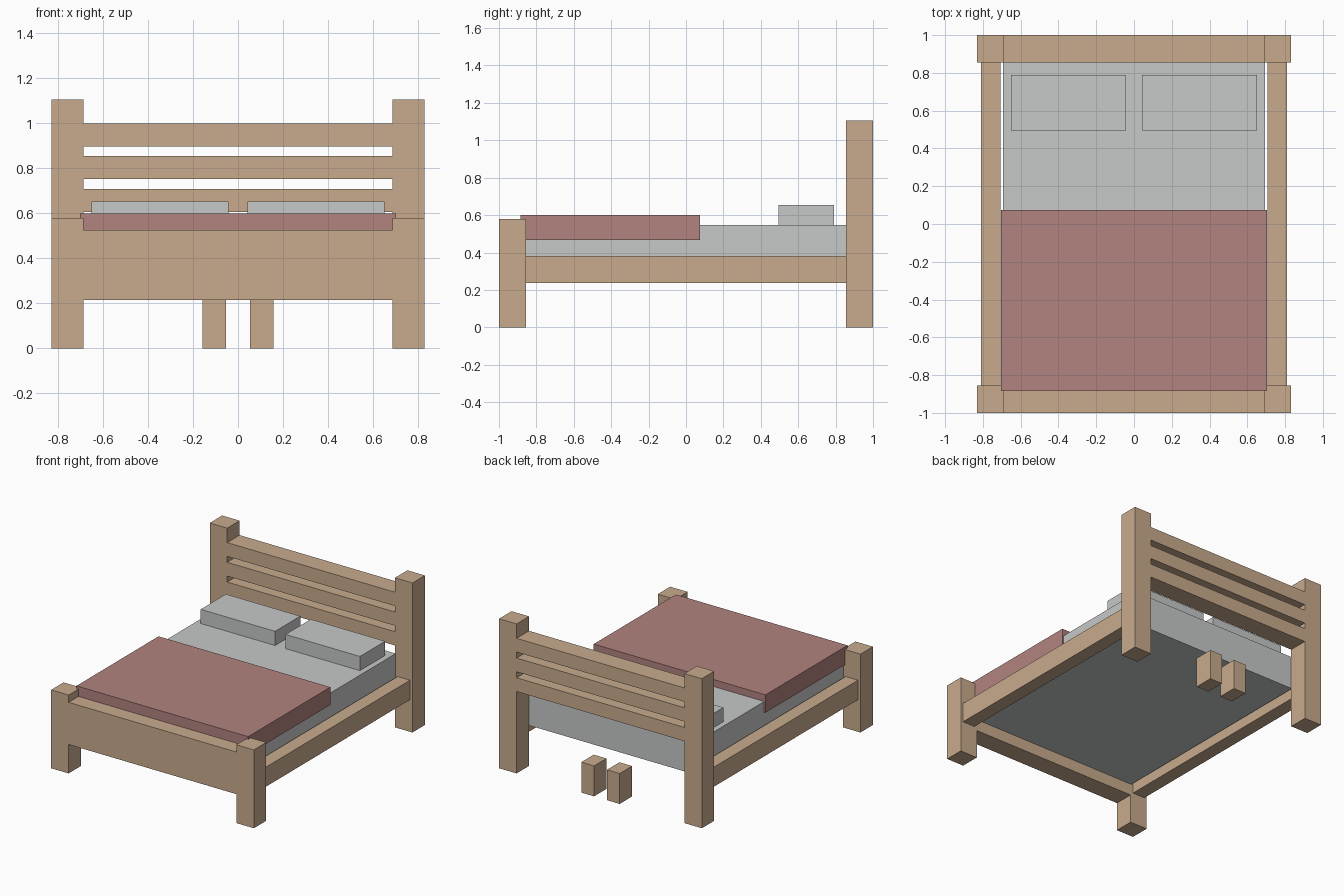
import bpy

if "Cube" in bpy.data.objects:
    bpy.data.objects.remove(bpy.data.objects["Cube"])


def material(name, rgb):
    m = bpy.data.materials.new(name)
    m.diffuse_color = (*rgb, 1.0)
    m.use_nodes = True
    m.node_tree.nodes["Principled BSDF"].inputs["Base Color"].default_value = m.diffuse_color
    return m


wood = material("light wood", (0.584, 0.407, 0.270))
linen = material("pale grey linen", (0.571, 0.584, 0.578))
red = material("dusty red blanket", (0.445, 0.227, 0.212))


def box(name, x, y, z, mat):
    """Axis-aligned box from (min, max) ranges."""
    bpy.ops.mesh.primitive_cube_add(size=1)
    ob = bpy.context.object
    ob.name = name
    for v in ob.data.vertices:
        v.co = [r[0] if c < 0 else r[1] for c, r in zip(v.co, (x, y, z))]
    ob.data.materials.append(mat)
    return ob


def pair(name, x, y, z, mat):
    """Box on the right plus its mirror image on the left."""
    box(name + "_right", x, y, z, mat)
    box(name + "_left", (-x[1], -x[0]), y, z, mat)


BACK, FRONT = (0.855, 1.0), (-1.0, -0.855)
INNER = (-0.687, 0.687)

# Corner posts, side rails and the short centre legs
pair("head_post", (0.687, 0.83), BACK, (0, 1.107), wood)
pair("foot_post", (0.687, 0.83), FRONT, (0, 0.58), wood)
pair("side_rail", (0.708, 0.81), (-0.855, 0.855), (0.237, 0.382), wood)
pair("centre_leg", (0.053, 0.157), BACK, (0, 0.225), wood)

# Headboard slats and footboard
for i in range(3):
    top = 1.0 - 0.146 * i
    box(f"headboard_slat_{i + 1}", INNER, BACK, (top - 0.102, top), wood)
box("footboard", INNER, FRONT, (0.214, 0.526), wood)

# Bedding
box("mattress", (-0.693, 0.693), (-0.855, 0.855), (0.30, 0.548), linen)
box("blanket", (-0.703, 0.703), (-0.885, 0.075), (0.468, 0.60), red)
pair("pillow", (0.043, 0.652), (0.495, 0.79), (0.545, 0.653), linen)
